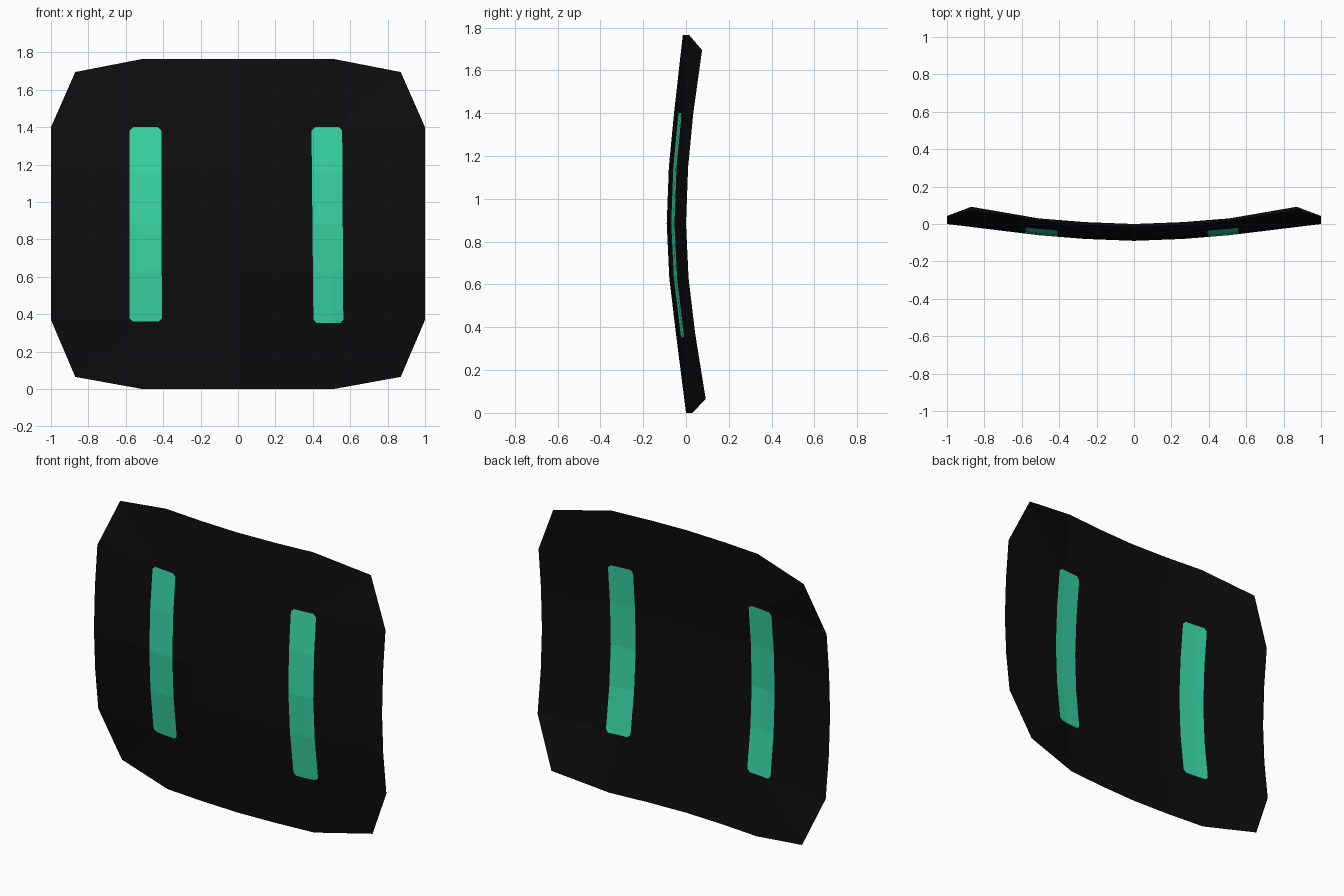
import bpy, bmesh
from mathutils import Vector

if "Cube" in bpy.data.objects:
    bpy.data.objects.remove(bpy.data.objects["Cube"])


def material(name, rgb):
    m = bpy.data.materials.new(name)
    m.diffuse_color = (*rgb, 1)
    m.use_nodes = True
    m.node_tree.nodes["Principled BSDF"].inputs["Base Color"].default_value = m.diffuse_color
    return m


# Grid columns and rows, each with its own bend offset in y
cols = [(-1, .09), (-.51, .03), (-.26, .01), (0, 0), (.26, .01), (.51, .03), (1, .09)]
rows = [(0, .09), (.37, .043), (.63, .012), (.885, 0), (1.15, .01), (1.4, .034), (1.765, .075)]


def point(i, j):
    (x, f), (z, g) = cols[i], rows[j]
    y = -.09 + f + g
    if i in (0, 6) and j in (0, 6):      # pulled-in corners
        x *= .87
        z, y = (.065, .092) if j == 0 else (1.695, .075)
    return x, y, z


# Dished panel: a single bent sheet
bm = bmesh.new()
v = [[bm.verts.new(point(i, j)) for j in range(7)] for i in range(7)]
for i in range(6):
    for j in range(6):
        bm.faces.new((v[i][j], v[i + 1][j], v[i + 1][j + 1], v[i][j + 1]))
bmesh.ops.triangulate(bm, faces=bm.faces[:])


def eye_outline(xl0, xr0, xl1, xr1, z0, z1, c=.018):
    """Upright bar with clipped corners, counter-clockwise in x, z."""
    return [(xl0 + c, z0), (xr0 - c, z0), (xr0, z0 + c), (xr1, z1 - c),
            (xr1 - c, z1), (xl1 + c, z1), (xl1, z1 - c), (xl0, z0 + c)]


# Eyes: cut the sheet along each outline, then colour the faces inside
for outline in (eye_outline(-.58, -.407, -.58, -.41, .36, 1.4),
                eye_outline(.403, .563, .393, .557, .352, 1.4)):
    sides = []
    for (ax, az), (bx, bz) in zip(outline, outline[1:] + outline[:1]):
        sides.append((Vector((ax, 0, az)), Vector((az - bz, 0, bx - ax)).normalized()))
    for co, no in sides:
        bmesh.ops.bisect_plane(bm, geom=bm.verts[:] + bm.edges[:] + bm.faces[:],
                               plane_co=co, plane_no=no, dist=1e-5)
    for f in bm.faces:
        c = f.calc_center_median()
        if all((c - co).dot(no) > 0 for co, no in sides):
            f.material_index = 1

me = bpy.data.meshes.new("face_panel")
bm.to_mesh(me)
bm.free()
me.materials.append(material("black", (.004, .004, .004)))
me.materials.append(material("mint green", (.042, .68, .38)))
bpy.context.collection.objects.link(bpy.data.objects.new("face_panel", me))
